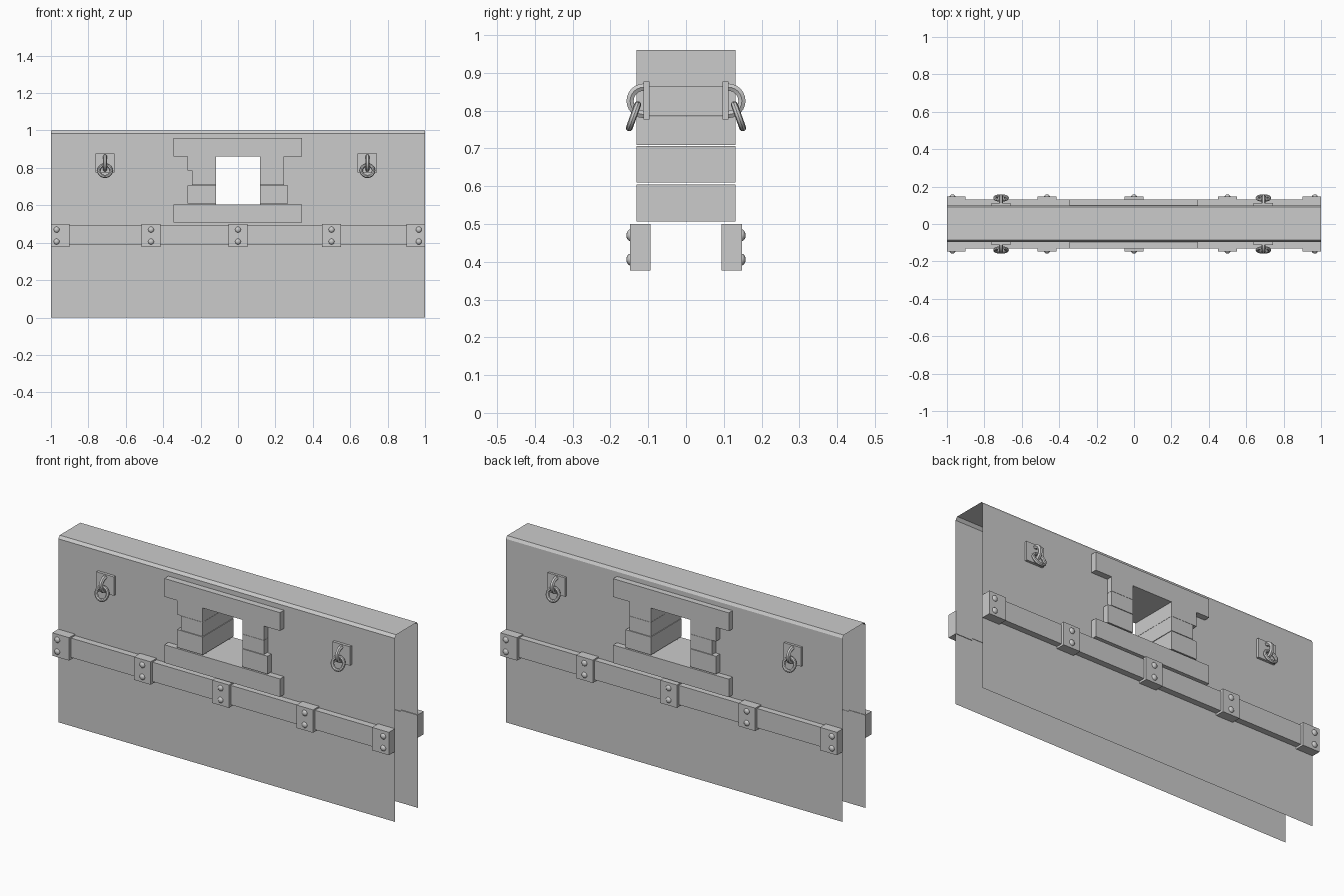
import bpy, bmesh
from math import radians, sin, cos, pi

if "Cube" in bpy.data.objects:
    bpy.data.objects.remove(bpy.data.objects["Cube"])


def box(name, x0, x1, y0, y1, z0, z1):
    bpy.ops.mesh.primitive_cube_add(size=1, location=((x0 + x1) / 2, (y0 + y1) / 2, (z0 + z1) / 2))
    o = bpy.context.object
    o.name = name
    o.scale = (x1 - x0, abs(y1 - y0), z1 - z0)
    bpy.ops.object.transform_apply(location=False, rotation=False, scale=True)
    return o


# Wall shell: open at the ends and bottom, chamfered top, window opening in both sheets
xs = [-1, -0.118, 0.117, 1]
rows = [(-0.097, 0), (-0.097, 0.604), (-0.097, 0.864), (-0.097, 0.985), (-0.085, 1),
        (0.09, 1), (0.099, 0.985), (0.099, 0.864), (0.099, 0.604), (0.099, 0)]
bm = bmesh.new()
grid = [[bm.verts.new((x, y, z)) for x in xs] for y, z in rows]
for r in range(len(rows) - 1):
    for c in range(3):
        if c == 1 and r in (1, 7):
            continue
        bm.faces.new((grid[r][c], grid[r][c + 1], grid[r + 1][c + 1], grid[r + 1][c]))
mesh = bpy.data.meshes.new("wall")
bm.to_mesh(mesh)
bm.free()
bpy.context.collection.objects.link(bpy.data.objects.new("wall", mesh))

# Window stones, running through the full wall depth
D = 0.131
box("window_lintel", -0.346, 0.341, -D, D, 0.862, 0.96)
box("window_sill", -0.346, 0.341, -D, D, 0.507, 0.604)
for z0, z1, left, right in [(0.61, 0.706, -0.27, 0.267),
                            (0.709, 0.785, -0.247, 0.245),
                            (0.786, 0.862, -0.27, 0.245)]:
    box("window_stone_left", left, -0.118, -D, D, z0, z1)
    box("window_stone_right", 0.117, right, -D, D, z0, z1)

# Everything below repeats on the front (s = -1) and the back (s = 1)
for s in (-1, 1):
    # Long rail with brackets and domed rivets
    box("rail", -0.998, 0.998, s * 0.095, s * 0.132, 0.388, 0.492)
    for centre, rivet_x in [(-0.95, -0.97), (-0.465, -0.465), (0, 0), (0.5, 0.5), (0.95, 0.967)]:
        box("bracket", centre - 0.05, centre + 0.05, s * 0.094, s * 0.148, 0.377, 0.5)
        for z in (0.47, 0.406):
            bpy.ops.mesh.primitive_uv_sphere_add(segments=12, ring_count=8, radius=0.016,
                                                 location=(rivet_x, s * 0.146, z))
            o = bpy.context.object
            o.name = "rivet"
            o.scale.y = 0.75
            bpy.ops.object.shade_smooth_by_angle()

    for x in (-0.711, 0.692):
        # Mounting plate
        box("ring_plate", x - 0.052, x + 0.052, s * 0.096, s * 0.112, 0.776, 0.877)

        # Curved staple that holds the ring
        curve = bpy.data.curves.new("staple", 'CURVE')
        curve.dimensions = '3D'
        curve.bevel_depth = 0.011
        curve.bevel_resolution = 1
        n = 13
        sp = curve.splines.new('POLY')
        sp.points.add(n + 1)
        pts = [(0.105, 0.862)]
        pts += [(0.112 + 0.036 * sin(pi * i / (n - 1)), 0.826 + 0.036 * cos(pi * i / (n - 1)))
                for i in range(n)]
        pts.append((0.105, 0.79))
        for p, (y, z) in zip(sp.points, pts):
            p.co = (x, s * y, z, 1)
        o = bpy.data.objects.new("staple", curve)
        bpy.context.collection.objects.link(o)
        bpy.ops.object.select_all(action='DESELECT')
        o.select_set(True)
        bpy.context.view_layer.objects.active = o
        bpy.ops.object.convert(target='MESH')
        bpy.ops.object.shade_smooth_by_angle()

        # Hanging ring, tilted outwards at the bottom
        bpy.ops.mesh.primitive_torus_add(major_radius=0.033, minor_radius=0.009,
                                         major_segments=20, minor_segments=8,
                                         location=(x, s * 0.139, 0.785),
                                         rotation=(radians(90 + 20 * s), 0, 0))
        bpy.context.object.name = "hanging_ring"
        bpy.ops.object.shade_smooth_by_angle()
